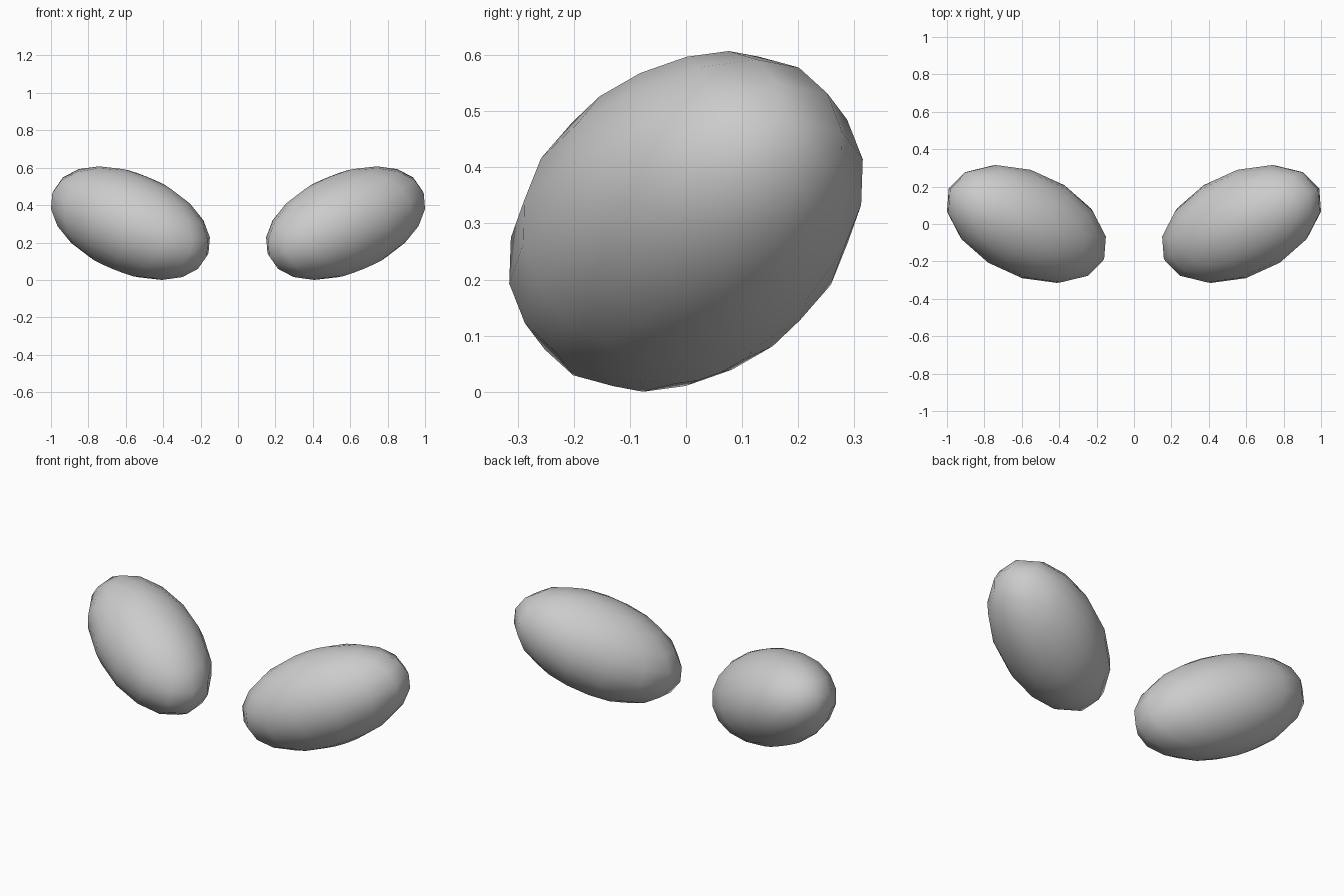
import bpy, math
from mathutils import Euler, Matrix

if "Cube" in bpy.data.objects:
    bpy.data.objects.remove(bpy.data.objects["Cube"])

# Tilted ellipsoid pods, one each side of x = 0
def pod(name, side):
    bpy.ops.mesh.primitive_uv_sphere_add(segments=14, ring_count=10, radius=1)
    ob = bpy.context.object
    ob.name = name
    # long axis runs through the middle of an equator edge
    turn = Matrix.Rotation(math.pi / 2, 4, 'Z')
    size = Matrix.Diagonal((0.482, 0.28, 0.265, 1))
    tilt = Euler((0, math.radians(-21.6), math.radians(24.5))).to_matrix().to_4x4()
    ob.data.transform(tilt @ size @ turn)
    # place so the outer tip reaches x = 1 and the base rests on z = 0
    dx = 1 - max(v.co.x for v in ob.data.vertices)
    dz = -min(v.co.z for v in ob.data.vertices)
    ob.data.transform(Matrix.Translation((dx, 0, dz)))
    if side < 0:
        ob.data.transform(Matrix.Diagonal((-1, 1, 1, 1)))
        ob.data.flip_normals()
    bpy.ops.object.shade_smooth()

pod("right_pod", 1)
pod("left_pod", -1)
